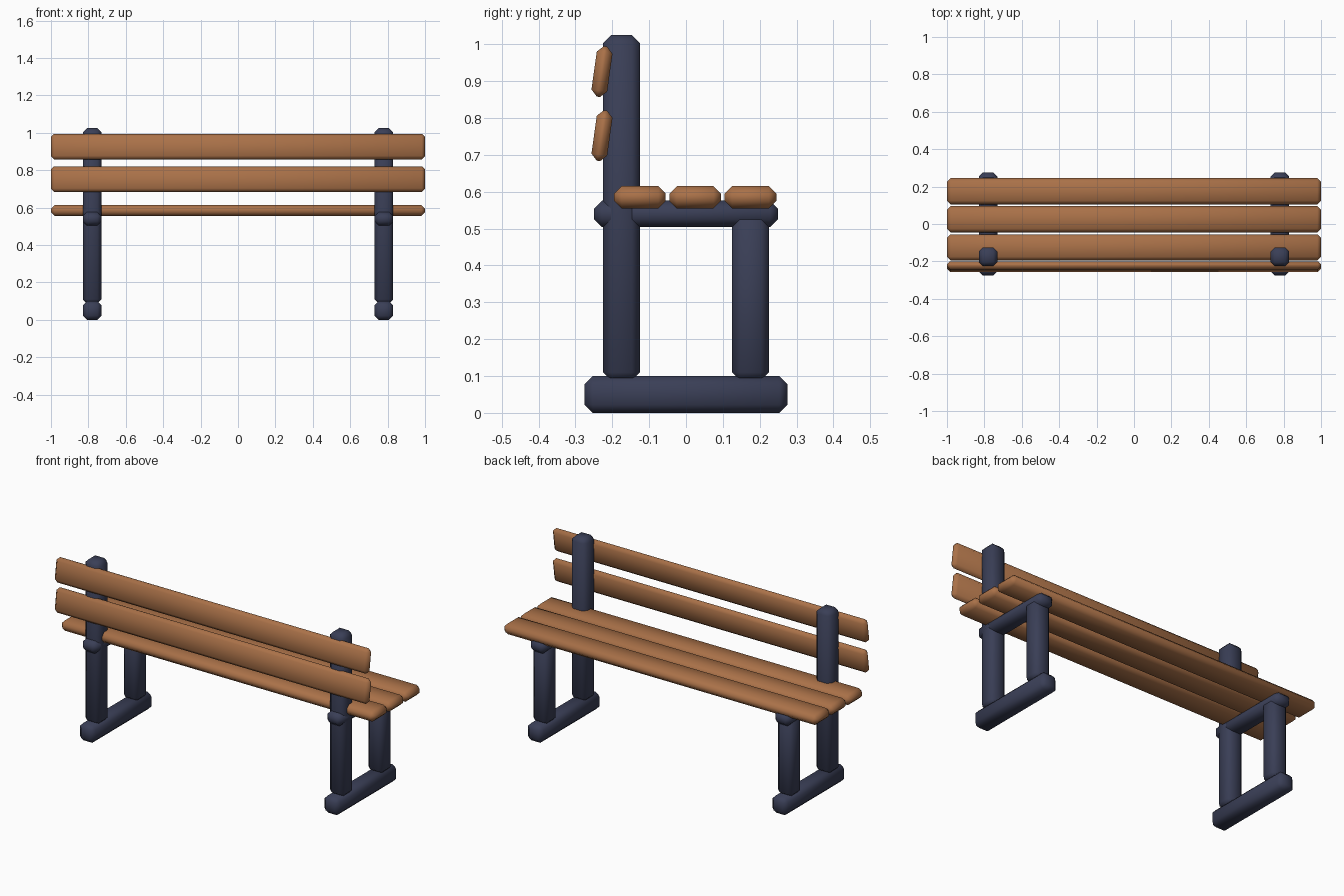
import bpy, bmesh, math
from mathutils import Matrix

if "Cube" in bpy.data.objects:
    bpy.data.objects.remove(bpy.data.objects["Cube"])


def material(name, rgb):
    m = bpy.data.materials.new(name)
    m.diffuse_color = (*rgb, 1)
    m.use_nodes = True
    m.node_tree.nodes["Principled BSDF"].inputs["Base Color"].default_value = m.diffuse_color
    return m


wood = material("brown wood", (0.40, 0.165, 0.065))
metal = material("dark blue paint", (0.042, 0.049, 0.094))


def beam(name, center, size, mat, bevel=0.022, tilt=0):
    """Chamfered, smooth-shaded box, optionally tilted about x."""
    bm = bmesh.new()
    bmesh.ops.create_cube(bm, size=1, matrix=Matrix.Diagonal((*size, 1)))
    bmesh.ops.bevel(bm, geom=bm.edges[:], offset=bevel, segments=1,
                    affect='EDGES', clamp_overlap=True)
    for f in bm.faces:
        f.smooth = True
    me = bpy.data.meshes.new(name)
    bm.to_mesh(me)
    bm.free()
    me.materials.append(mat)
    ob = bpy.data.objects.new(name, me)
    ob.location = center
    ob.rotation_euler.x = tilt
    bpy.context.collection.objects.link(ob)
    return ob


# Two end frames
for side, x in (("left", -0.78), ("right", 0.78)):
    beam(f"{side}_foot", (x, 0, 0.05), (0.1, 0.55, 0.1), metal)
    beam(f"{side}_tall_post", (x, -0.175, 0.5565), (0.1, 0.1, 0.937), metal)
    beam(f"{side}_short_leg", (x, 0.175, 0.317), (0.1, 0.1, 0.458), metal)
    beam(f"{side}_seat_support", (x, 0, 0.54), (0.1, 0.5, 0.072), metal)

# Seat slats
for i in range(3):
    beam(f"seat_slat_{i + 1}", (0, -0.125 + 0.15 * i, 0.585),
         (2, 0.14, 0.06), wood, 0.02)

# Tilted backrest slats
for i, z in enumerate((0.752, 0.926)):
    beam(f"back_slat_{i + 1}", (0, -0.228, z), (2, 0.043, 0.138), wood,
         0.017, math.radians(-8))
